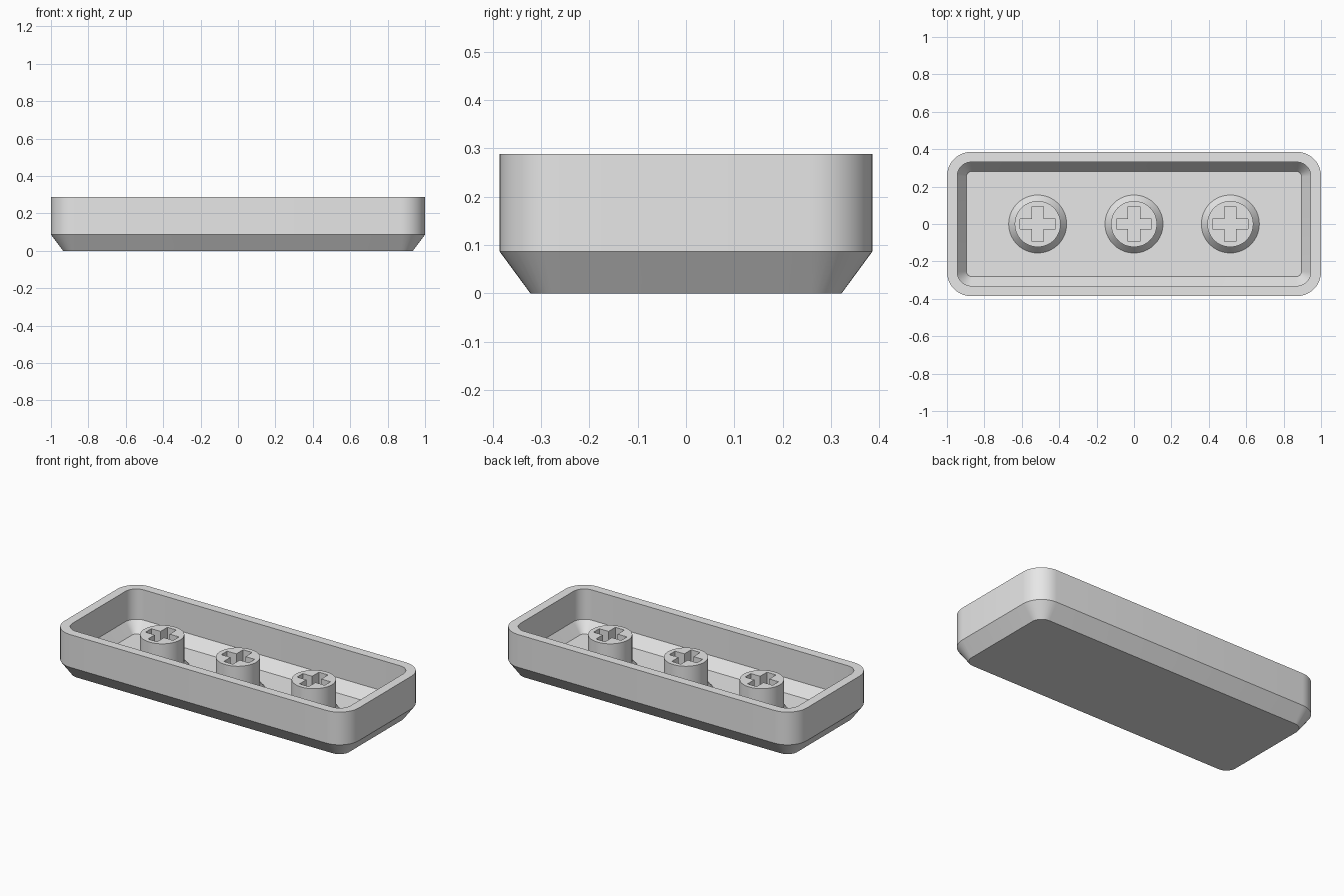
import bpy
import bmesh
from math import cos, sin, pi, radians

cube = bpy.data.objects.get("Cube")
if cube:
    bpy.data.objects.remove(cube, do_unlink=True)

grey = bpy.data.materials.new("light_grey_plastic")
grey.use_nodes = True
grey.diffuse_color = (0.8, 0.8, 0.8, 1)
grey.node_tree.nodes["Principled BSDF"].inputs["Base Color"].default_value = (0.8, 0.8, 0.8, 1)


def rounded_rect(hx, hy, r, z, steps=10):
    """Closed loop of points for a rectangle with round corners."""
    points = []
    for corner, (sx, sy) in enumerate([(1, 1), (-1, 1), (-1, -1), (1, -1)]):
        for i in range(steps + 1):
            a = (corner + i / steps) * pi / 2
            points.append((sx * (hx - r) + r * cos(a), sy * (hy - r) + r * sin(a), z))
    return points


def circle(r, z, n=64):
    return [(r * cos(2 * pi * i / n), r * sin(2 * pi * i / n), z) for i in range(n)]


def cross(arm, wx, wy, z):
    """Plus-shaped outline, counter-clockwise."""
    quarter = [(arm, wy), (wx, wy), (wx, arm)]
    flipped = [(-x, y) for x, y in reversed(quarter)]
    half = quarter + flipped
    return [(x, y, z) for x, y in half + [(-x, -y) for x, y in half]]


def loft(name, loops):
    """Skin a stack of matching loops and cap both ends."""
    bm = bmesh.new()
    rings = [[bm.verts.new(p) for p in loop] for loop in loops]
    n = len(rings[0])
    for low, high in zip(rings, rings[1:]):
        for i in range(n):
            j = (i + 1) % n
            bm.faces.new((low[i], low[j], high[j], high[i]))
    bm.faces.new(reversed(rings[0]))
    bm.faces.new(rings[-1])
    bmesh.ops.recalc_face_normals(bm, faces=bm.faces)
    mesh = bpy.data.meshes.new(name)
    bm.to_mesh(mesh)
    bm.free()
    mesh.materials.append(grey)
    obj = bpy.data.objects.new(name, mesh)
    bpy.context.collection.objects.link(obj)
    return obj


def smooth(obj):
    bpy.ops.object.select_all(action="DESELECT")
    obj.select_set(True)
    bpy.context.view_layer.objects.active = obj
    bpy.ops.object.shade_smooth_by_angle(angle=radians(30))


# Hollow tray: chamfered outside, rim, then chamfered inside down to the floor
floor = 0.035
shell = loft("shell", [
    rounded_rect(0.935, 0.322, 0.065, 0),
    rounded_rect(1.0, 0.386, 0.13, 0.087),
    rounded_rect(1.0, 0.386, 0.13, 0.288),
    rounded_rect(0.945, 0.331, 0.075, 0.288),
    rounded_rect(0.945, 0.331, 0.075, 0.102),
    rounded_rect(0.896, 0.282, 0.03, floor),
])
smooth(shell)

# Round post with a flared foot, rooted in the floor
post = loft("middle_post", [
    circle(0.155, floor - 0.015),
    circle(0.155, floor),
    circle(0.123, 0.075),
    circle(0.123, 0.236),
])

# Cross-shaped socket cut into the post
cutter = loft("socket_cutter", [cross(0.094, 0.031, 0.028, z) for z in (0.04, 0.3)])
cutter.hide_render = True
cut = post.modifiers.new("socket", "BOOLEAN")
cut.operation = "DIFFERENCE"
cut.solver = "EXACT"
cut.object = cutter
bpy.ops.object.select_all(action="DESELECT")
post.select_set(True)
bpy.context.view_layer.objects.active = post
bpy.ops.object.modifier_apply(modifier=cut.name)
bpy.data.objects.remove(cutter, do_unlink=True)
smooth(post)

# Matching posts on either side
for name, x in (("right_post", -0.515), ("left_post", 0.515)):
    copy = bpy.data.objects.new(name, post.data)
    copy.location.x = x
    bpy.context.collection.objects.link(copy)
